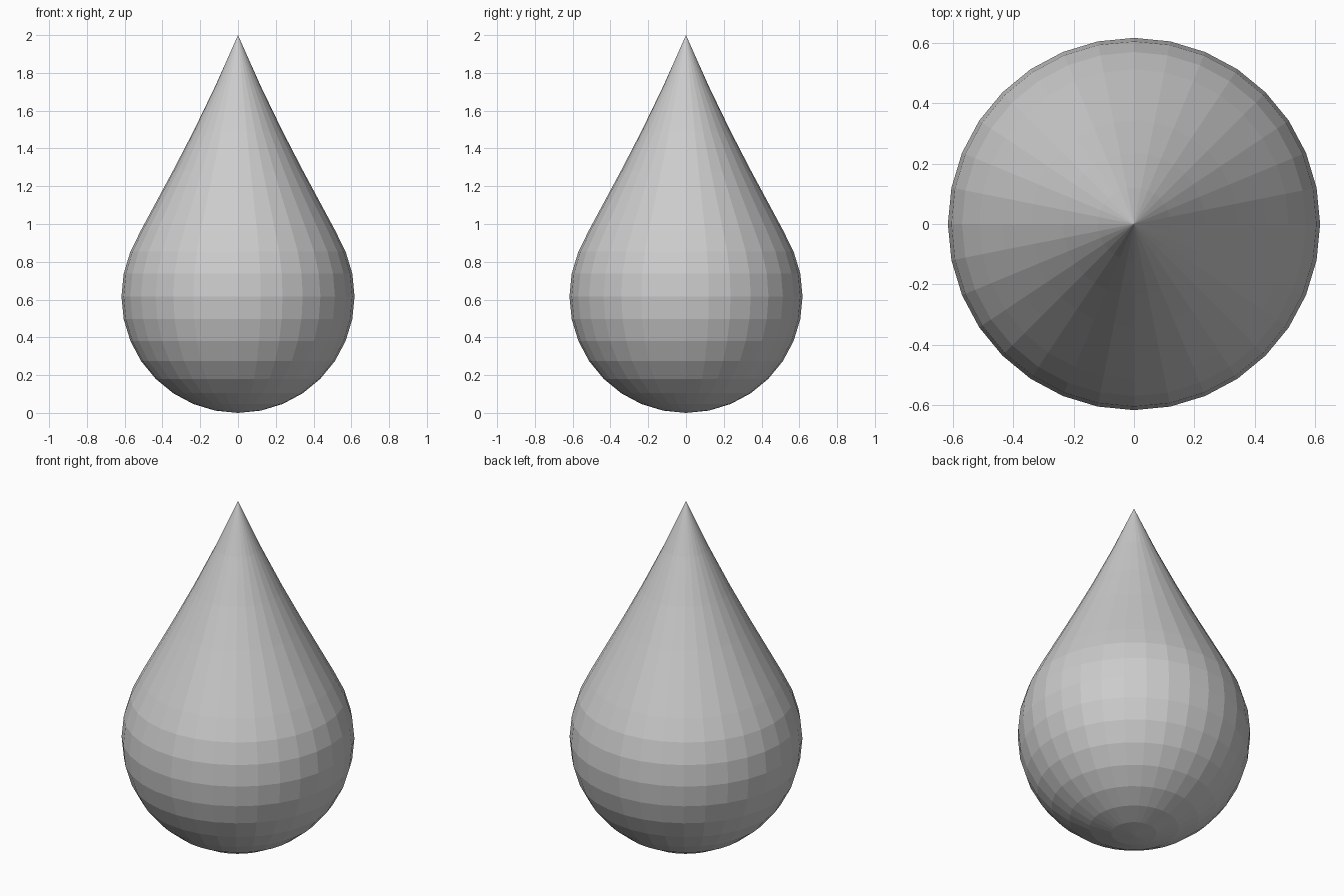
import bpy, bmesh
from mathutils import Vector

if "Cube" in bpy.data.objects:
    bpy.data.objects.remove(bpy.data.objects["Cube"])

RADIUS = 0.617   # round lower body
HEIGHT = 2.0
REACH = 0.65     # how far the pull on the tip spreads

# Low-poly sphere standing on the ground
bm = bmesh.new()
bmesh.ops.create_uvsphere(bm, u_segments=32, v_segments=16, radius=RADIUS)
bmesh.ops.translate(bm, verts=bm.verts, vec=(0, 0, RADIUS))

# Pull the top pole up with a sharp falloff to form the drop's tip
tip = Vector((0, 0, 2 * RADIUS))
lift = HEIGHT - tip.z
for v in bm.verts:
    weight = max(0.0, 1 - (v.co - tip).length / REACH) ** 2
    v.co.z += lift * weight

# Teardrop object with flat faces
mesh = bpy.data.meshes.new("teardrop")
bm.to_mesh(mesh)
bm.free()
drop = bpy.data.objects.new("teardrop", mesh)
bpy.context.collection.objects.link(drop)
